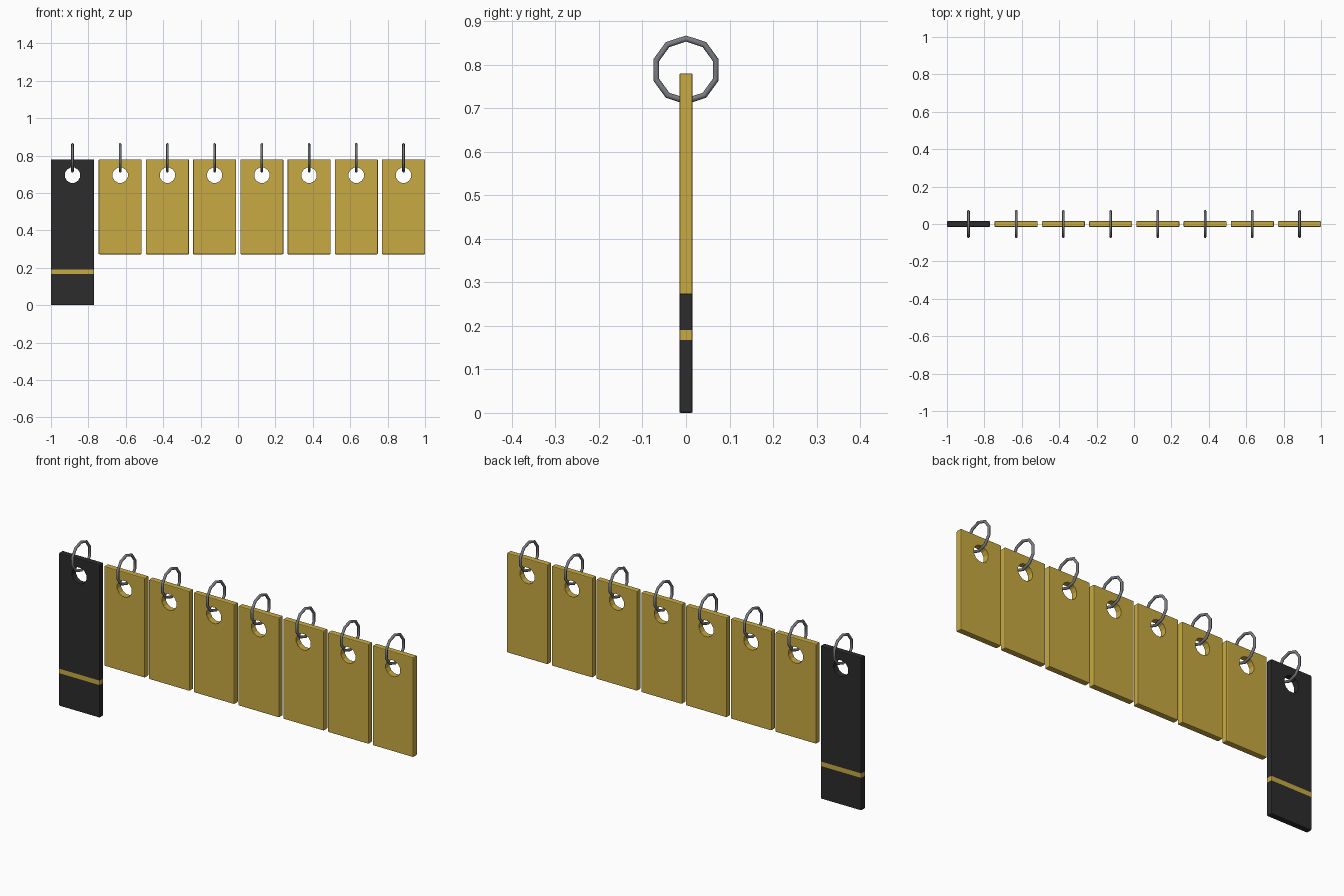
import bpy, bmesh, math
from mathutils import Matrix, Vector

cube = bpy.data.objects.get("Cube")
if cube:
    bpy.data.objects.remove(cube, do_unlink=True)


def material(name, rgb, metallic=0.0):
    m = bpy.data.materials.new(name)
    m.use_nodes = True
    color = (*rgb, 1.0)
    m.diffuse_color = color
    m.node_tree.nodes["Principled BSDF"].inputs["Base Color"].default_value = color
    return m


gold = material("gold", (0.58, 0.40, 0.055))
black = material("black", (0.025, 0.025, 0.026))
steel = material("steel grey", (0.19, 0.20, 0.22))

WIDTH, DEPTH, TOP = 0.23, 0.031, 0.78
HOLE_Z, HOLE_R = 0.695, 0.042
RING_Z, RING_R, WIRE_R = 0.788, 0.072, 0.007
BAND = (0.167, 0.19)


def link(name, bm, mats):
    me = bpy.data.meshes.new(name)
    bm.to_mesh(me)
    bm.free()
    for m in mats:
        me.materials.append(m)
    ob = bpy.data.objects.new(name, me)
    bpy.context.collection.objects.link(ob)
    return ob


def make_tag(name, x, bottom, mats):
    # Slab with softened edges
    bm = bmesh.new()
    bmesh.ops.create_cube(bm, size=1)
    bmesh.ops.scale(bm, vec=(WIDTH, DEPTH, TOP - bottom), verts=bm.verts)
    bmesh.ops.translate(bm, vec=(x, 0, (TOP + bottom) / 2), verts=bm.verts)
    bmesh.ops.bevel(bm, geom=bm.edges[:], offset=0.004, segments=2,
                    profile=0.5, affect='EDGES')
    # Painted band around the slab
    if len(mats) > 1:
        for z in BAND:
            bmesh.ops.bisect_plane(bm, geom=bm.verts[:] + bm.edges[:] + bm.faces[:],
                                   plane_co=(0, 0, z), plane_no=(0, 0, 1))
        for f in bm.faces:
            f.material_index = int(BAND[0] < f.calc_center_median().z < BAND[1])
    tag = link(name, bm, mats)

    # Punched hole
    bm = bmesh.new()
    bmesh.ops.create_cone(bm, cap_ends=True, segments=12, radius1=HOLE_R, radius2=HOLE_R,
                          depth=0.2, matrix=Matrix.Translation((x, 0, HOLE_Z))
                          @ Matrix.Rotation(math.pi / 2, 4, 'X')
                          @ Matrix.Rotation(math.pi / 12, 4, 'Z'))
    cutter = link("hole_cutter", bm, mats[:1])
    cutter.hide_render = True
    mod = tag.modifiers.new("hole", 'BOOLEAN')
    mod.operation, mod.solver, mod.object = 'DIFFERENCE', 'EXACT', cutter
    bpy.context.view_layer.objects.active = tag
    bpy.ops.object.modifier_apply(modifier=mod.name)
    bpy.data.objects.remove(cutter, do_unlink=True)


def make_ring(name, x):
    # Ten-sided wire loop standing across the tag
    bpy.ops.mesh.primitive_torus_add(major_segments=10, minor_segments=8,
                                     major_radius=RING_R, minor_radius=WIRE_R,
                                     location=(x, 0, RING_Z),
                                     rotation=(0, math.pi / 2, 0))
    ring = bpy.context.object
    ring.name = name
    ring.data.materials.append(steel)
    bpy.ops.object.shade_smooth_by_angle(angle=math.radians(50))


# Long black tag at the model's right end
make_tag("long_tag", -0.885, 0.0, [black, gold])
make_ring("long_tag_ring", -0.885)

# Row of short gold tags
for i in range(7):
    x = -0.63 + 0.2525 * i
    make_tag(f"short_tag_{i + 1}", x, 0.272, [gold])
    make_ring(f"short_tag_ring_{i + 1}", x)
